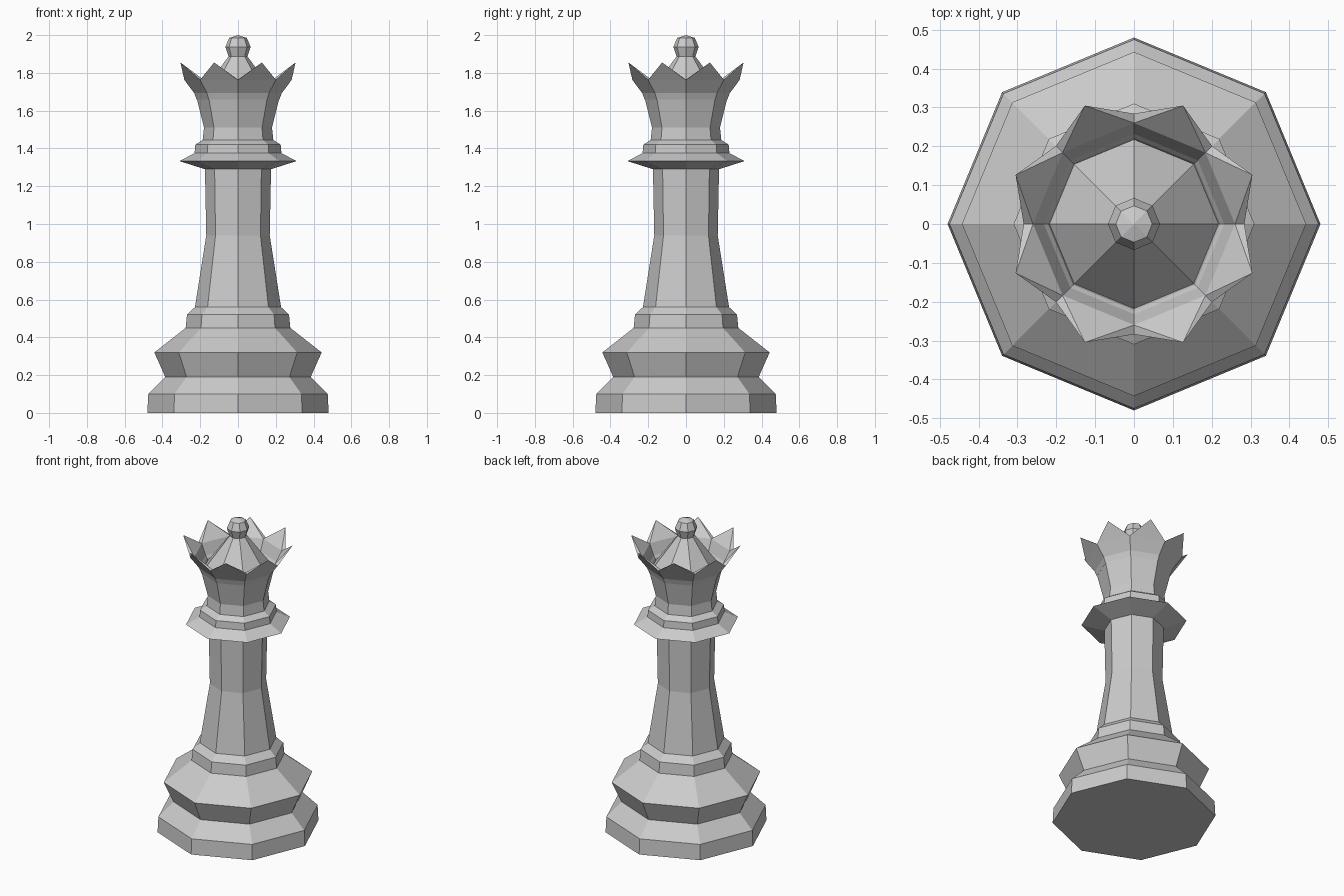
import bpy, bmesh
from math import cos, sin, pi

if "Cube" in bpy.data.objects:
    bpy.data.objects.remove(bpy.data.objects["Cube"])

SIDES = 8


def ring(bm, r, z, offset=0.0):
    return [bm.verts.new((r * cos((i + offset) * 2 * pi / SIDES),
                          r * sin((i + offset) * 2 * pi / SIDES), z))
            for i in range(SIDES)]


def bridge(bm, a, b):
    for i in range(SIDES):
        j = (i + 1) % SIDES
        bm.faces.new((a[i], a[j], b[j], b[i]))


def finish(bm, name):
    bmesh.ops.recalc_face_normals(bm, faces=bm.faces)
    mesh = bpy.data.meshes.new(name)
    bm.to_mesh(mesh)
    bm.free()
    bpy.context.collection.objects.link(bpy.data.objects.new(name, mesh))


def lathe(name, profile, bottom=False, tip=None):
    """Eight-sided turned part from (radius, height) pairs."""
    bm = bmesh.new()
    rings = [ring(bm, r, z) for r, z in profile]
    for a, b in zip(rings, rings[1:]):
        bridge(bm, a, b)
    if bottom:
        bm.faces.new(rings[0][::-1])
    if tip is not None:
        top = bm.verts.new((0, 0, tip))
        for i in range(SIDES):
            bm.faces.new((rings[-1][i], rings[-1][(i + 1) % SIDES], top))
    finish(bm, name)


# Stepped foot
lathe("base", [(0.48, 0), (0.475, 0.10), (0.385, 0.19), (0.443, 0.32),
               (0.277, 0.45), (0.27, 0.52), (0.228, 0.56)], bottom=True)

# Tapered column
lathe("stem", [(0.228, 0.56), (0.168, 0.94), (0.175, 1.29)])

# Flared collar with stepped ring
lathe("collar", [(0.175, 1.29), (0.31, 1.333), (0.23, 1.375),
                 (0.226, 1.42), (0.187, 1.445)])

# Crown: flared wall ending in eight points, hollow inside
bm = bmesh.new()
neck = ring(bm, 0.187, 1.445)
waist = ring(bm, 0.18, 1.51)
rim = ring(bm, 0.222, 1.68)
valley = ring(bm, 0.284, 1.763)
point = ring(bm, 0.33, 1.855, 0.5)
inner = ring(bm, 0.26, 1.765)
floor = ring(bm, 0.219, 1.66)
bridge(bm, neck, waist)
bridge(bm, waist, rim)
bridge(bm, rim, valley)
bridge(bm, inner, floor)
for i in range(SIDES):
    j = (i + 1) % SIDES
    bm.faces.new((valley[i], valley[j], point[i]))
    bm.faces.new((inner[j], inner[i], point[i]))
    bm.faces.new((valley[i], point[i], inner[i]))
    bm.faces.new((valley[i], inner[i], point[i - 1]))
finish(bm, "crown")

# Cone inside the crown and the small knob on top
lathe("crown_cone", [(0.219, 1.66), (0.05, 1.887)])
lathe("top_knob", [(0.05, 1.887), (0.067, 1.937), (0.047, 1.985)], tip=2.0)
